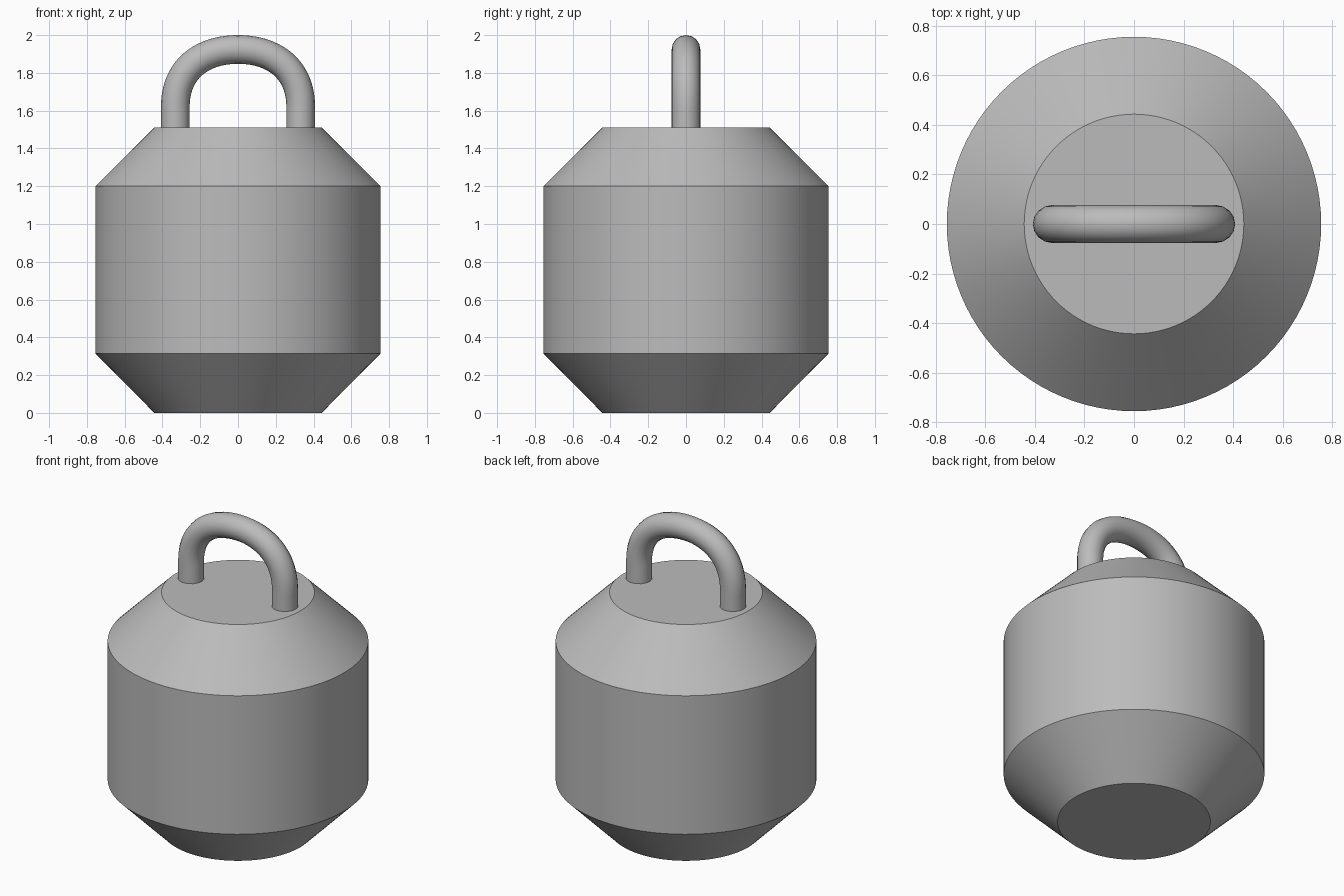
import bpy
import bmesh
import math

cube = bpy.data.objects.get("Cube")
if cube:
    bpy.data.objects.remove(cube, do_unlink=True)

# One plain grey metal
GREY = (0.5, 0.5, 0.5, 1)
metal = bpy.data.materials.new("grey metal")
metal.use_nodes = True
metal.diffuse_color = GREY
metal.node_tree.nodes["Principled BSDF"].inputs["Base Color"].default_value = GREY


def finish(obj):
    """Assign the metal and smooth the round surfaces, keeping rims sharp."""
    obj.data.materials.clear()
    obj.data.materials.append(metal)
    bpy.ops.object.select_all(action='DESELECT')
    obj.select_set(True)
    bpy.context.view_layer.objects.active = obj
    bpy.ops.object.shade_smooth_by_angle(angle=math.radians(30))


def lathe(name, profile, segments=96):
    """Solid of revolution from (radius, height) points, capped at both ends."""
    bm = bmesh.new()
    rings = []
    for radius, z in profile:
        angles = [math.tau * i / segments for i in range(segments)]
        rings.append([bm.verts.new((radius * math.cos(a), radius * math.sin(a), z)) for a in angles])
    for low, high in zip(rings, rings[1:]):
        for i in range(segments):
            j = (i + 1) % segments
            bm.faces.new((low[i], low[j], high[j], high[i]))
    bm.faces.new(rings[0][::-1])
    bm.faces.new(rings[-1])
    mesh = bpy.data.meshes.new(name)
    bm.to_mesh(mesh)
    bm.free()
    obj = bpy.data.objects.new(name, mesh)
    bpy.context.collection.objects.link(obj)
    finish(obj)


def tube(name, knots, radius):
    """Round bar along a Bezier path; each knot is (left handle, point, right handle) in x, z."""
    curve = bpy.data.curves.new(name, 'CURVE')
    curve.dimensions = '3D'
    curve.bevel_depth = radius
    curve.bevel_resolution = 6
    curve.resolution_u = 20
    curve.use_fill_caps = True
    spline = curve.splines.new('BEZIER')
    spline.bezier_points.add(len(knots) - 1)
    for point, (left, co, right) in zip(spline.bezier_points, knots):
        point.handle_left_type = point.handle_right_type = 'FREE'
        point.handle_left = (left[0], 0, left[1])
        point.co = (co[0], 0, co[1])
        point.handle_right = (right[0], 0, right[1])
    obj = bpy.data.objects.new(name, curve)
    bpy.context.collection.objects.link(obj)
    bpy.ops.object.select_all(action='DESELECT')
    obj.select_set(True)
    bpy.context.view_layer.objects.active = obj
    bpy.ops.object.convert(target='MESH')
    finish(bpy.context.view_layer.objects.active)


# Weight body: cylinder with wide chamfers above and below
lathe("weight_body", [(0.443, 0), (0.755, 0.315), (0.755, 1.2), (0.443, 1.51)])

# Handle: two straight legs joined by a broad flattened arch
LEG, FOOT, BEND, TOP = 0.332, 1.5, 1.62, 1.924
left_leg = [((-LEG, FOOT), (-LEG, FOOT), (-LEG, FOOT + 0.04)),
            ((-LEG, BEND - 0.04), (-LEG, BEND), (-LEG, BEND + 0.2))]
arch_top = [((-0.19, TOP), (0, TOP), (0.19, TOP))]
right_leg = [tuple((-x, z) for x, z in reversed(knot)) for knot in reversed(left_leg)]
tube("handle", left_leg + arch_top + right_leg, 0.076)
